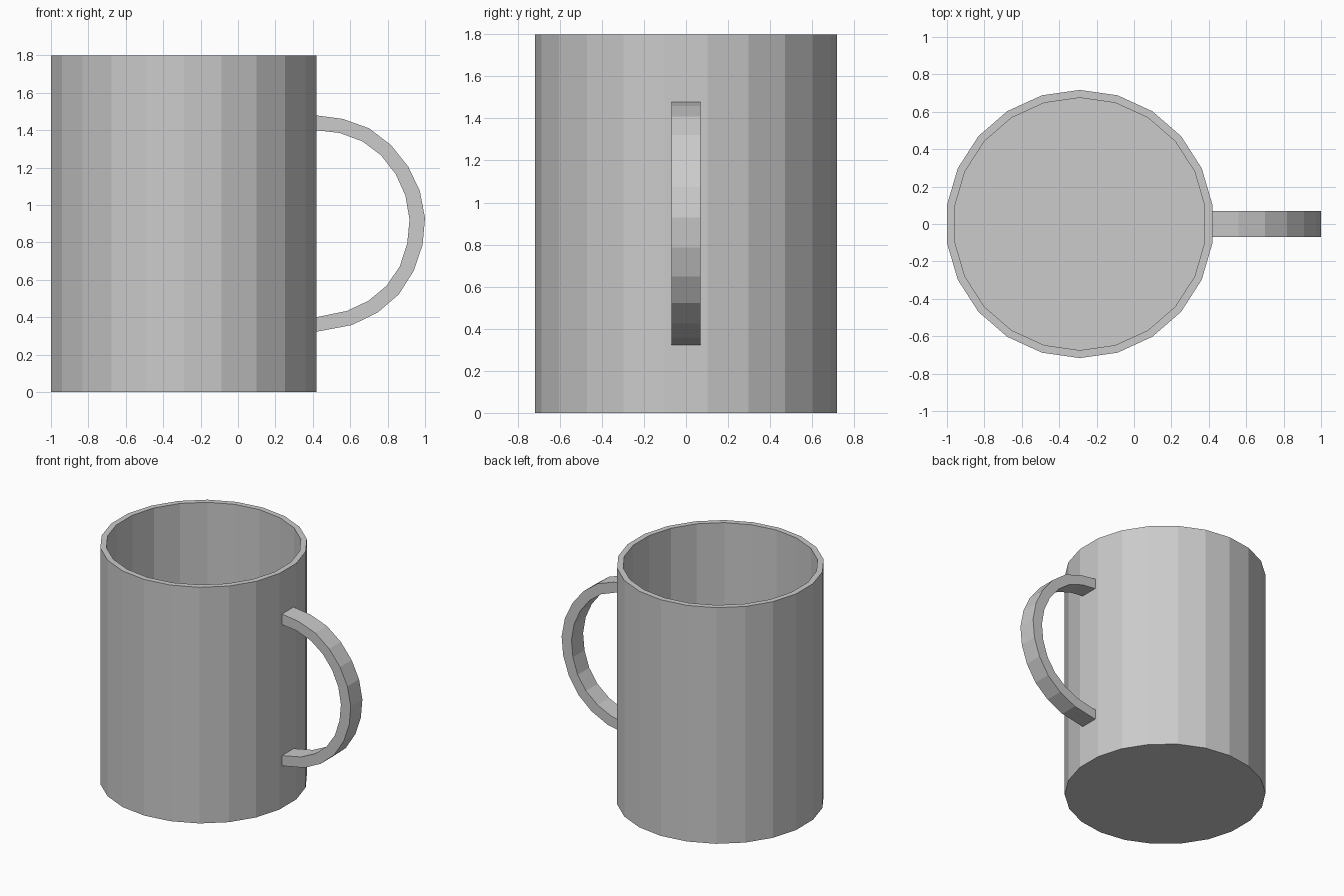
import bpy, bmesh
from math import pi, sin, cos

if "Cube" in bpy.data.objects:
    bpy.data.objects.remove(bpy.data.objects["Cube"])

SIDES, CX, HEIGHT = 22, -0.29, 1.80


def make_object(name, bm):
    bmesh.ops.recalc_face_normals(bm, faces=bm.faces)
    mesh = bpy.data.meshes.new(name)
    bm.to_mesh(mesh)
    bm.free()
    obj = bpy.data.objects.new(name, mesh)
    bpy.context.collection.objects.link(obj)
    return obj


# Cup body: outer wall, rim, inner wall and floor as stacked rings
bm = bmesh.new()
rings = []
for r, z in [(0.717, 0), (0.717, HEIGHT), (0.675, HEIGHT), (0.675, 0.045)]:
    angles = [pi / 2 + 2 * pi * i / SIDES for i in range(SIDES)]
    rings.append([bm.verts.new((CX + r * cos(a), r * sin(a), z)) for a in angles])
for a, b in zip(rings, rings[1:]):
    for i in range(SIDES):
        j = (i + 1) % SIDES
        bm.faces.new((a[i], a[j], b[j], b[i]))
bm.faces.new(rings[0])
bm.faces.new(rings[-1])
make_object("cup_body", bm)

# Handle: rectangular section following a faceted arc, ends just inside the wall
outer = [(0.41, 1.48), (0.56, 1.46), (0.70, 1.41), (0.818, 1.32), (0.91, 1.205),
         (0.972, 1.075), (1.0, 0.93), (0.987, 0.787), (0.94, 0.648), (0.86, 0.522),
         (0.747, 0.425), (0.61, 0.358), (0.41, 0.32)]
inner = [(0.41, 1.40), (0.543, 1.385), (0.665, 1.34), (0.765, 1.265), (0.843, 1.165),
         (0.895, 1.05), (0.917, 0.922), (0.905, 0.795), (0.865, 0.672), (0.795, 0.568),
         (0.697, 0.487), (0.582, 0.433), (0.41, 0.398)]
HALF = 0.07
bm = bmesh.new()
sections = [[bm.verts.new(p) for p in ((ox, -HALF, oz), (ox, HALF, oz),
                                       (ix, HALF, iz), (ix, -HALF, iz))]
            for (ox, oz), (ix, iz) in zip(outer, inner)]
for a, b in zip(sections, sections[1:]):
    for i in range(4):
        j = (i + 1) % 4
        bm.faces.new((a[i], a[j], b[j], b[i]))
bm.faces.new(sections[0])
bm.faces.new(sections[-1])
make_object("handle", bm)
